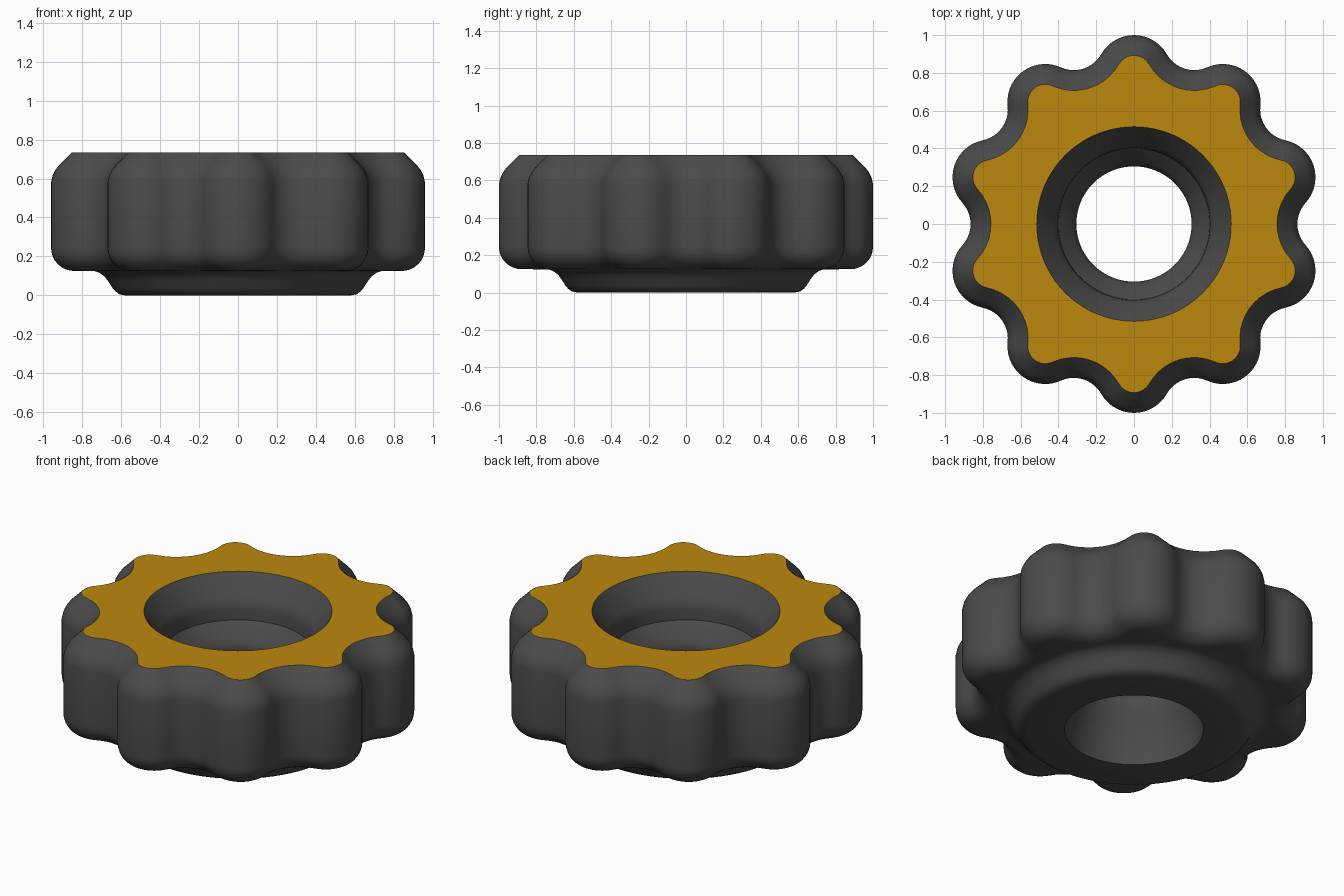
import bpy, bmesh, math

if "Cube" in bpy.data.objects:
    bpy.data.objects.remove(bpy.data.objects["Cube"])

LOBES = 10
LOBE_C, LOBE_R = 0.80, 0.20        # lobe arc centre distance and radius
VALLEY_C, VALLEY_R = 1.031, 0.166  # valley arc centre distance and radius
STEP = math.tau / LOBES


def material(name, colour):
    m = bpy.data.materials.new(name)
    m.diffuse_color = (*colour, 1)
    m.use_nodes = True
    m.node_tree.nodes["Principled BSDF"].inputs["Base Color"].default_value = m.diffuse_color
    return m


def arc(cx, cy, r, a0, a1, n):
    return [(cx + r * math.cos(a0 + (a1 - a0) * i / n),
             cy + r * math.sin(a0 + (a1 - a0) * i / n)) for i in range(n)]


def lobed_outline(inset):
    """Ten round lobes joined by tangent valleys, offset inwards by inset."""
    half = STEP / 2
    lean = math.atan2(LOBE_C * math.sin(half), VALLEY_C - LOBE_C * math.cos(half))
    span = half + lean
    pts = []
    for k in range(LOBES):
        a = math.pi / 2 + k * STEP
        pts += arc(LOBE_C * math.cos(a), LOBE_C * math.sin(a),
                   LOBE_R - inset, a - span, a + span, 14)
        b = a + half
        pts += arc(VALLEY_C * math.cos(b), VALLEY_C * math.sin(b),
                   VALLEY_R + inset, b + math.pi + lean, b + math.pi - lean, 10)
    return pts


angles = [math.atan2(y, x) for x, y in lobed_outline(0.11)]


def circle(r):
    return [(r * math.cos(a), r * math.sin(a)) for a in angles]


# Grip side: (inset, height) from the top chamfer down to the rounded underside
side = [(0.108, 0.735), (0.04, 0.667), (0.022, 0.643), (0.008, 0.615), (0, 0.58)]
side += [(0.12 - 0.12 * math.cos(t * math.pi / 16), 0.245 - 0.12 * math.sin(t * math.pi / 16))
         for t in range(9)]
# Hub below the grip, then up through the hole to the top: (radius, height)
hub = [(0.735, 0.124), (0.71, 0.115), (0.685, 0.096), (0.665, 0.07), (0.645, 0.038),
       (0.63, 0.02), (0.61, 0.006), (0.58, 0.0),
       (0.38, 0.0), (0.375, 0.08), (0.36, 0.16), (0.337, 0.24), (0.315, 0.31), (0.305, 0.36),
       (0.31, 0.39), (0.33, 0.42), (0.40, 0.495),
       (0.402, 0.56), (0.408, 0.59), (0.425, 0.62), (0.515, 0.735)]

rings = [(lobed_outline(i), z) for i, z in side] + [(circle(r), z) for r, z in hub]

bm = bmesh.new()
loops = [[bm.verts.new((x, y, z)) for x, y in pts] for pts, z in rings]
n = len(angles)
for k, upper in enumerate(loops):
    lower = loops[(k + 1) % len(loops)]
    for i in range(n):
        j = (i + 1) % n
        f = bm.faces.new((upper[i], lower[i], lower[j], upper[j]))
        f.material_index = int(k == len(loops) - 1)  # flat top face is gold
bmesh.ops.recalc_face_normals(bm, faces=bm.faces)

mesh = bpy.data.meshes.new("lobed_knob")
bm.to_mesh(mesh)
bm.free()
mesh.materials.append(material("dark_grey", (0.07, 0.07, 0.07)))
mesh.materials.append(material("gold", (0.50, 0.25, 0.004)))
knob = bpy.data.objects.new("lobed_knob", mesh)
bpy.context.collection.objects.link(knob)
bpy.context.view_layer.objects.active = knob
knob.select_set(True)
bpy.ops.object.shade_smooth_by_angle(angle=math.radians(30))
